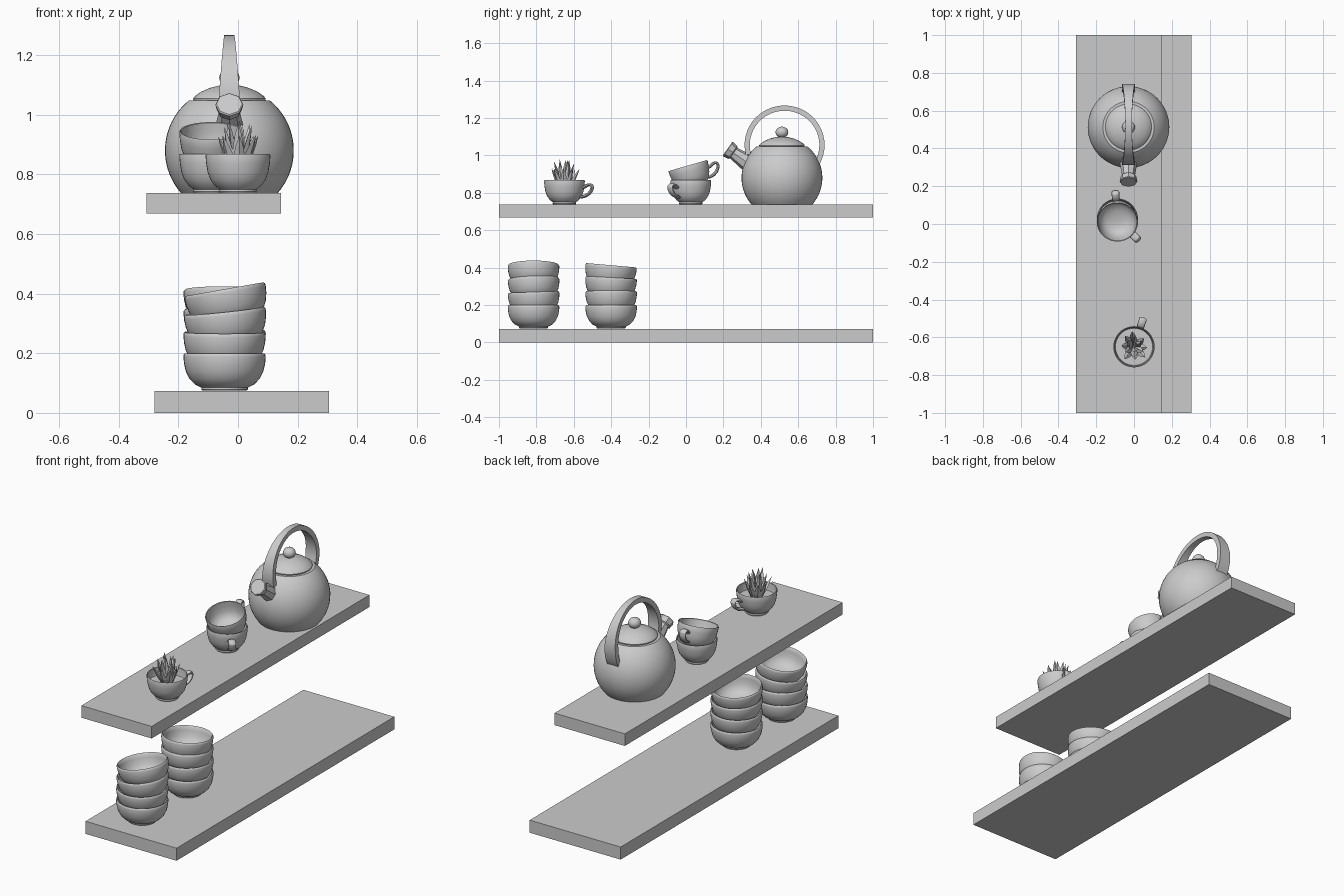
import bpy, bmesh, math, random
from mathutils import Matrix, Vector

if "Cube" in bpy.data.objects:
    bpy.data.objects.remove(bpy.data.objects["Cube"])

rad = math.radians
random.seed(4)


def T(x, y, z):
    return Matrix.Translation((x, y, z))


def R(deg, axis):
    return Matrix.Rotation(rad(deg), 4, axis)


def finish(bm, name, mat, smooth=True):
    bmesh.ops.remove_doubles(bm, verts=bm.verts, dist=1e-5)
    bmesh.ops.recalc_face_normals(bm, faces=bm.faces)
    me = bpy.data.meshes.new(name)
    bm.to_mesh(me)
    bm.free()
    ob = bpy.data.objects.new(name, me)
    bpy.context.collection.objects.link(ob)
    ob.matrix_world = mat
    if smooth:
        bpy.ops.object.select_all(action='DESELECT')
        ob.select_set(True)
        bpy.context.view_layer.objects.active = ob
        bpy.ops.object.shade_smooth_by_angle(angle=rad(40))
    return ob


def box(name, lo, hi):
    bm = bmesh.new()
    bmesh.ops.create_cube(bm, size=1)
    size = Vector(hi) - Vector(lo)
    bmesh.ops.scale(bm, vec=size, verts=bm.verts)
    return finish(bm, name, Matrix.Translation((Vector(lo) + Vector(hi)) / 2), False)


def lathe(name, profile, mat, steps=40):
    bm = bmesh.new()
    vs = [bm.verts.new((r, 0, z)) for r, z in profile]
    es = [bm.edges.new(p) for p in zip(vs, vs[1:])]
    bmesh.ops.spin(bm, geom=vs + es, cent=(0, 0, 0), axis=(0, 0, 1),
                   angle=2 * math.pi, steps=steps, use_duplicate=False)
    return finish(bm, name, mat)


def sweep(name, path, widths, thick, mat, sides=8, subdiv=0):
    """Sweep a cross-section along a path in the local xz plane."""
    bm = bmesh.new()
    rings = []
    for i, (x, z) in enumerate(path):
        a, b = path[max(i - 1, 0)], path[min(i + 1, len(path) - 1)]
        t = Vector((b[0] - a[0], 0, b[1] - a[1])).normalized()
        n = Vector((t.z, 0, -t.x))
        k = math.sqrt(2) if sides == 4 else 1
        ring = []
        for j in range(sides):
            q = 2 * math.pi * (j + 0.5) / sides
            p = Vector((x, 0, z)) + n * (math.cos(q) * thick / 2 * k)
            p.y += math.sin(q) * widths[i] / 2 * k
            ring.append(bm.verts.new(p))
        rings.append(ring)
    for a, b in zip(rings, rings[1:]):
        for j in range(sides):
            m = (j + 1) % sides
            bm.faces.new((a[j], a[m], b[m], b[j]))
    bm.faces.new(rings[0])
    bm.faces.new(rings[-1])
    ob = finish(bm, name, mat)
    if subdiv:
        ob.modifiers.new("Round", 'SUBSURF').levels = subdiv
        ob.modifiers["Round"].render_levels = subdiv
    return ob


# Shelves
box("lower_shelf", (-0.28, -1, 0), (0.305, 1, 0.073))
box("upper_shelf", (-0.307, -1, 0.668), (0.145, 1, 0.738))

# Bowl stacks: rim height, tilt about x, tilt about y
BOWL = [(0, 0), (.074, 0), (.078, .004), (.078, .01), (.1, .021), (.118, .04), (.13, .064),
        (.136, .09), (.138, .113), (.137, .12), (.133, .125), (.128, .12), (.126, .1),
        (.12, .07), (.107, .044), (.08, .024), (.04, .016), (0, .014)]
stacks = [(-.815, [(.2, 0, 0), (.27, 2, 0), (.342, 2, -6), (.415, 0, -10)]),
          (-.4, [(.2, 0, 0), (.275, 0, -1), (.347, -3, 0), (.413, -5, 0)])]
for s, (y, bowls) in enumerate(stacks):
    for i, (z, tx, ty) in enumerate(bowls):
        lathe(f"bowl_{s}_{i}", BOWL,
              T(-.045, y, z) @ R(tx, 'X') @ R(ty, 'Y') @ T(0, 0, -.125))

# Cups with ear handles
CUP = [(0, 0), (.06, 0), (.063, .004), (.062, .012), (.078, .024), (.093, .045), (.102, .07),
       (.107, .1), (.109, .125), (.107, .131), (.103, .129), (.101, .1), (.096, .072),
       (.086, .048), (.065, .03), (.03, .023), (0, .022)]
EAR = [(.1, .085), (.125, .103), (.148, .108), (.16, .096), (.15, .068), (.125, .045), (.082, .037)]
cups = [("plant_cup", (0, -.65, .738), 0, 72),
        ("lower_cup", (-.088, .026, .738), 0, -45),
        ("upper_cup", (-.088, .046, .82), 16, 94)]
for name, pos, tilt, ang in cups:
    m = T(*pos) @ R(tilt, 'X') @ R(ang, 'Z')
    lathe(name, CUP, m)
    sweep(name + "_handle", EAR, [.045] * len(EAR), .02, m, 8, 1)

# Soil and succulent leaves
lathe("soil", [(0, .085), (.1, .085)], T(0, -.65, .738), 32)


def leaf(name, mat, length, width):
    bm = bmesh.new()
    rings = []
    for f, w in ((0, .55), (.4, 1), (.75, .6)):
        rings.append([bm.verts.new((x * w * width, y * w * width, f * length))
                      for x, y in ((.22, 0), (0, .5), (-.3, 0), (0, -.5))])
    tip = bm.verts.new((0, 0, length))
    for a, b in zip(rings, rings[1:]):
        for j in range(4):
            bm.faces.new((a[j], a[j - 1], b[j - 1], b[j]))
    for j in range(4):
        bm.faces.new((rings[-1][j], rings[-1][j - 1], tip))
    bm.faces.new(rings[0])
    finish(bm, name, mat, False)


for k, (count, tilt, length, r0) in enumerate([(8, 26, .135, .018), (6, 15, .165, .012), (3, 5, .18, .008)]):
    for i in range(count):
        a = 360 * i / count + 25 * k + random.uniform(-8, 8)
        m = T(0, -.65, .81) @ R(a, 'Z') @ T(r0, 0, 0) @ R(tilt + random.uniform(-4, 4), 'Y')
        leaf(f"leaf_{k}_{i}", m, length * random.uniform(.92, 1.03), .04)

# Kettle body, lid and knob
KX, KY = -.029, .513
arc = [(.216 * math.cos(rad(d)), .88 + .216 * math.sin(rad(d))) for d in range(-41, 54, 4)]
lathe("kettle_body", [(0, .738)] + arc + [(0, 1.045)], T(KX, KY, 0), 48)
lathe("kettle_lid", [(0, 1.03), (.118, 1.03), (.12, 1.046), (.122, 1.054), (.116, 1.062), (.095, 1.077),
                     (.065, 1.09), (.03, 1.099), (0, 1.101)], T(KX, KY, 0), 48)
knob = [(.034 * math.cos(rad(d)), 1.124 + .03 * math.sin(rad(d))) for d in range(-60, 90, 15)]
lathe("lid_knob", [(0, 1.09), (.018, 1.09)] + knob + [(0, 1.154)], T(KX, KY, 0), 24)

# Arched kettle handle, narrow at the top and wide at the ends
path, widths = [], []
for i in range(33):
    d = rad(-35 + i * 230 / 32)
    path.append((.014 + .2 * math.cos(d), 1.056 + .197 * math.sin(d)))
    widths.append(.034 + .036 * min(1, (1 - math.sin(d)) / 1.0) ** .8)
sweep("kettle_handle", path, widths, .028, T(KX, KY, 0) @ R(90, 'Z'), 4)

# Faceted spout with flared tip
spout = lathe("kettle_spout", [(0, -.2), (.055, -.2), (.043, -.1), (.034, -.04), (.042, -.034),
                               (.047, -.004), (.043, 0), (0, 0)],
              T(KX, .222, 1.036) @ R(55, 'X'), 8)
